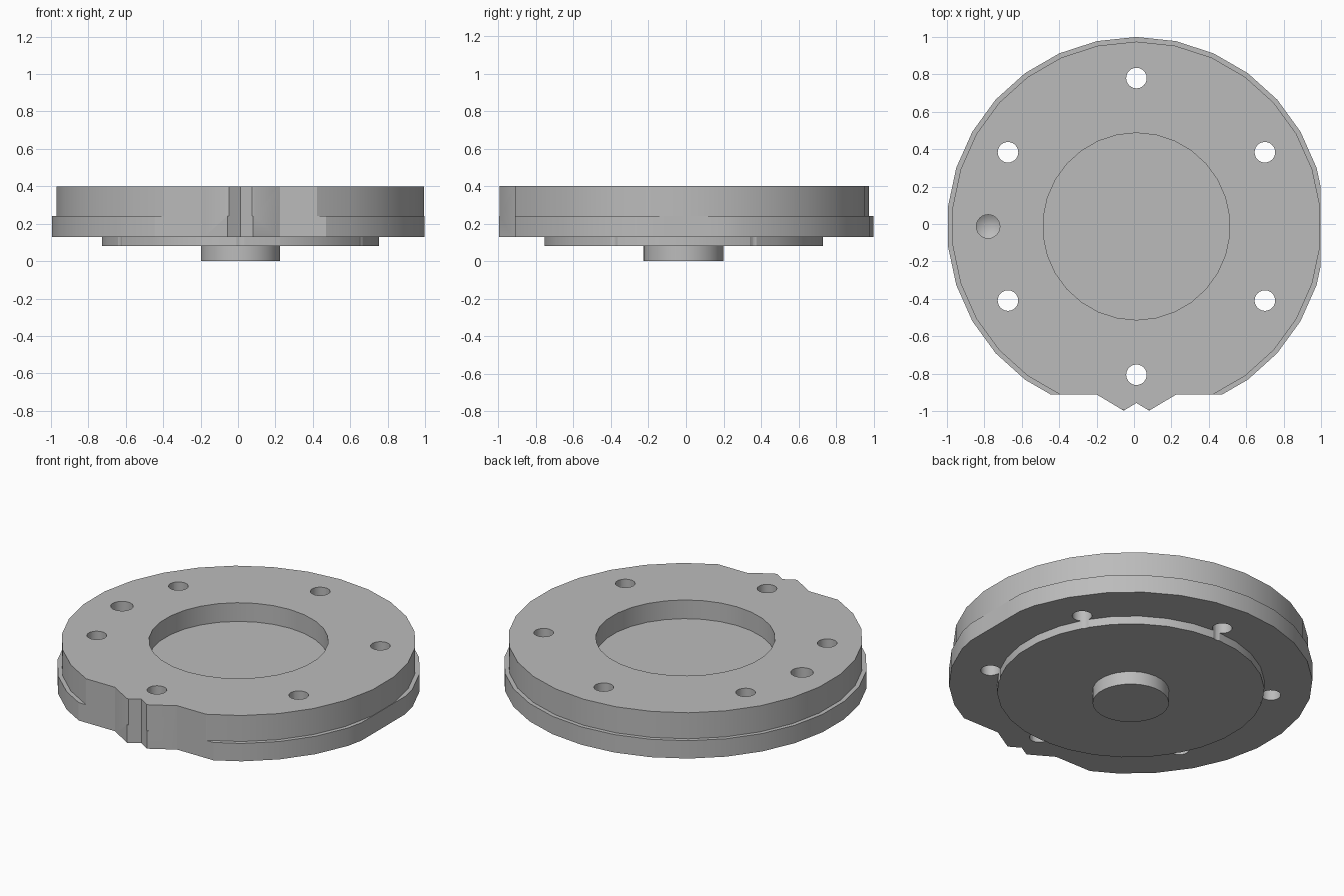
import bpy, bmesh, math
from mathutils import Matrix, Vector

if "Cube" in bpy.data.objects:
    bpy.data.objects.remove(bpy.data.objects["Cube"])

CX, CY = 0.013, -0.013          # axis of the turned part
TOP, STEP, BASE, PLATE = 0.4, 0.24, 0.13, 0.08

steel = bpy.data.materials.new("grey metal")
steel.use_nodes = True
grey = (0.5, 0.5, 0.5, 1)
steel.diffuse_color = grey
steel.node_tree.nodes["Principled BSDF"].inputs["Base Color"].default_value = grey


def make_object(name, bm):
    bmesh.ops.recalc_face_normals(bm, faces=bm.faces)
    mesh = bpy.data.meshes.new(name)
    bm.to_mesh(mesh)
    bm.free()
    mesh.materials.append(steel)
    obj = bpy.data.objects.new(name, mesh)
    bpy.context.collection.objects.link(obj)
    return obj


def lathe(name, profile, x, y, steps):
    """Spin a closed (radius, height) profile about a vertical axis."""
    bm = bmesh.new()
    verts = [bm.verts.new((0, r, z)) for r, z in profile]
    edges = [bm.edges.new(pair) for pair in zip(verts, verts[1:])]
    bmesh.ops.spin(bm, geom=verts + edges, cent=(0, 0, 0), axis=(0, 0, 1),
                   angle=math.tau, steps=steps)
    bmesh.ops.remove_doubles(bm, verts=bm.verts, dist=1e-5)
    bmesh.ops.transform(bm, matrix=Matrix.Translation((x, y, 0)), verts=bm.verts)
    return make_object(name, bm)


def prism(name, outline):
    """Extrude a flat outline through the full height."""
    bm = bmesh.new()
    face = bm.faces.new([bm.verts.new((x, y, -0.1)) for x, y in outline])
    out = bmesh.ops.extrude_face_region(bm, geom=[face])
    moved = [v for v in out["geom"] if isinstance(v, bmesh.types.BMVert)]
    bmesh.ops.translate(bm, verts=moved, vec=Vector((0, 0, 0.7)))
    return make_object(name, bm)


def cut(target, cutter):
    """Subtract the cutter, bake the result and drop the cutter."""
    mod = target.modifiers.new("cut", "BOOLEAN")
    mod.operation, mod.solver, mod.object = "DIFFERENCE", "EXACT", cutter
    graph = bpy.context.evaluated_depsgraph_get()
    mesh = bpy.data.meshes.new_from_object(target.evaluated_get(graph))
    target.modifiers.clear()
    target.data = mesh
    bpy.data.objects.remove(cutter)


# Stepped disc with rear boss, plate, rim step and round recess
body = lathe("flange_disc", [
    (0, 0), (0.2125, 0), (0.2125, PLATE), (0.745, PLATE), (0.745, BASE),
    (1.013, BASE), (1.013, STEP), (0.988, STEP), (0.988, TOP),
    (0.5, TOP), (0.5, 0.285), (0, 0.285)], CX, CY, 30)

# Front flat that leaves a notched pointer, and a small flat on the left side
half = [(0.068, -0.998), (0.212, -0.912), (1.2, -0.912)]
front = [(CX - x, y) for x, y in reversed(half)] + [(CX, -0.957)]
front += [(CX + x, y) for x, y in half] + [(1.2, -1.3), (-1.2, -1.3)]
cut(body, prism("front_cutter", front))
cut(body, prism("side_cutter", [(0.998, -0.6), (1.2, -0.6), (1.2, 0.6), (0.998, 0.6)]))

# Six through holes
for i in range(6):
    a = math.radians(30 + 60 * i)
    hole = lathe("hole_cutter", [(0, -0.1), (0.055, -0.1), (0.055, 0.6), (0, 0.6)],
                 CX + 0.793 * math.cos(a), CY + 0.793 * math.sin(a), 24)
    cut(body, hole)

# Blind drilled hole with a conical tip
cut(body, lathe("drill_cutter", [(0, 0.21), (0.063, 0.25), (0.063, 0.6), (0, 0.6)],
                CX - 0.793, CY, 24))

# Smooth round walls, sharp rims
bpy.ops.object.select_all(action="DESELECT")
body.select_set(True)
bpy.context.view_layer.objects.active = body
bpy.ops.object.shade_smooth_by_angle(angle=math.radians(25))
